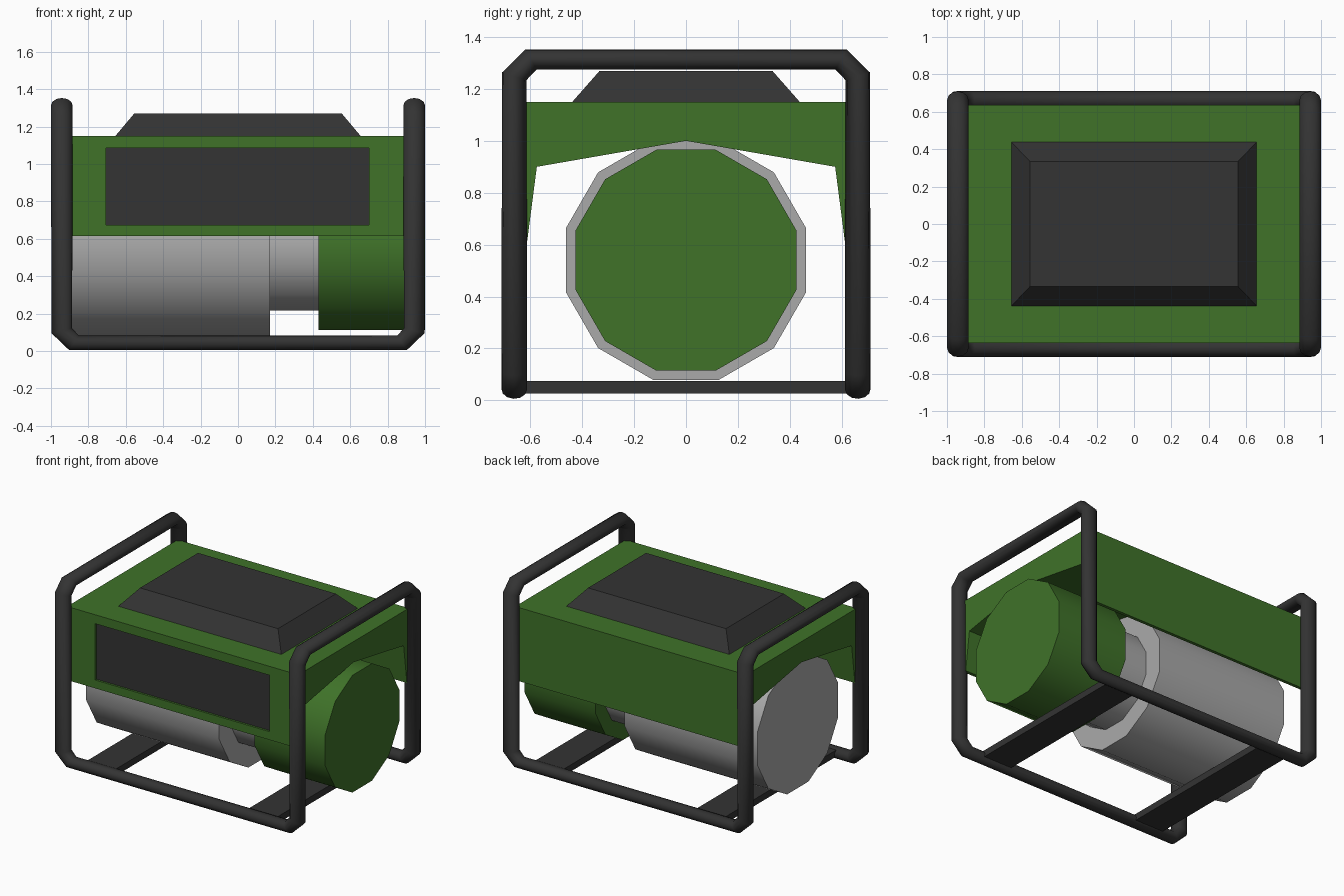
import bpy, bmesh, math
from mathutils import Vector

if "Cube" in bpy.data.objects:
    bpy.data.objects.remove(bpy.data.objects["Cube"])


def material(name, color):
    m = bpy.data.materials.new(name)
    m.diffuse_color = (*color, 1)
    m.use_nodes = True
    m.node_tree.nodes["Principled BSDF"].inputs["Base Color"].default_value = m.diffuse_color
    return m


GREEN = material("green_paint", (0.05, 0.17, 0.022))
BLACK = material("black_paint", (0.033, 0.033, 0.033))
SILVER = material("bare_metal", (0.4, 0.4, 0.4))


def finish(ob, mat, smooth=None):
    if mat:
        ob.data.materials.append(mat)
    if smooth:
        bpy.ops.object.select_all(action='DESELECT')
        bpy.context.view_layer.objects.active = ob
        ob.select_set(True)
        bpy.ops.object.shade_smooth_by_angle(angle=math.radians(smooth))
    return ob


def from_bmesh(name, bm, mat, smooth=None):
    bmesh.ops.recalc_face_normals(bm, faces=bm.faces)
    me = bpy.data.meshes.new(name)
    bm.to_mesh(me)
    bm.free()
    ob = bpy.data.objects.new(name, me)
    bpy.context.collection.objects.link(ob)
    return finish(ob, mat, smooth)


def box(name, lo, hi, mat, taper=(0, 0)):
    """Box between two corners; taper pulls the top in on x and y."""
    bm = bmesh.new()
    bmesh.ops.create_cube(bm, size=1)
    lo, hi = Vector(lo), Vector(hi)
    for v in bm.verts:
        top = v.co.z > 0
        sign = [math.copysign(1, c) for c in v.co]
        v.co = Vector([lo[i] + (hi[i] - lo[i]) * (v.co[i] + 0.5) for i in range(3)])
        if top:
            v.co.x -= sign[0] * taper[0]
            v.co.y -= sign[1] * taper[1]
    return from_bmesh(name, bm, mat)


def drum(name, x0, x1, radius, mat):
    """Twelve-sided drum lying along x, resting on a flat side."""
    bm = bmesh.new()
    rings = []
    for x in (x0, x1):
        rings.append([bm.verts.new((x, radius * math.cos(a), 0.54 + radius * math.sin(a)))
                      for a in (math.radians(15 + 30 * i) for i in range(12))])
    for i in range(12):
        j = (i + 1) % 12
        bm.faces.new((rings[0][i], rings[0][j], rings[1][j], rings[1][i]))
    bm.faces.new(rings[0])
    bm.faces.new(rings[1])
    return from_bmesh(name, bm, mat, 40)


# Hood: arched cross-section extruded along x
half = [(0.635, 1.15), (0.635, 0.615), (0.612, 0.615), (0.575, 0.90)]
profile = half + [(0, 1.0)] + [(-y, z) for y, z in reversed(half)]
bm = bmesh.new()
face = bm.faces.new([bm.verts.new((-0.93, y, z)) for y, z in profile])
ext = bmesh.ops.extrude_face_region(bm, geom=[face])
bmesh.ops.translate(bm, vec=(1.86, 0, 0),
                    verts=[g for g in ext['geom'] if isinstance(g, bmesh.types.BMVert)])
if not face.is_valid or len([f for f in bm.faces if len(f.verts) == 9]) < 2:
    bmesh.ops.holes_fill(bm, edges=bm.edges)
hood = from_bmesh("hood", bm, GREEN)

# Recess in the hood front, with the dark control panel set in it
cutter = box("panel_cutter", (-0.705, -0.70, 0.675), (0.70, -0.617, 1.085), None)
mod = hood.modifiers.new("recess", 'BOOLEAN')
mod.operation = 'DIFFERENCE'
mod.solver = 'EXACT'
mod.object = cutter
bpy.context.view_layer.objects.active = hood
bpy.ops.object.modifier_apply(modifier="recess")
bpy.data.objects.remove(cutter)
box("control_panel", (-0.705, -0.620, 0.675), (0.70, -0.614, 1.085), BLACK)

# Raised tank lid on the hood
box("tank_lid", (-0.66, -0.443, 1.145), (0.66, 0.443, 1.27), BLACK, (0.105, 0.11))

# Engine and alternator drums
drum("alternator_drum", -0.90, 0.17, 0.479, SILVER)
drum("drum_neck", 0.17, 0.43, 0.335, SILVER)
drum("engine_drum", 0.43, 1.0, 0.441, GREEN)

# Tubular frame: one closed loop with chamfered corners
X, Y, LO, HI = 0.942, 0.662, 0.044, 1.314
corners = [Vector(c) for c in (
    (-X, -Y, LO), (X, -Y, LO), (X, -Y, HI), (X, Y, HI),
    (X, Y, LO), (-X, Y, LO), (-X, Y, HI), (-X, -Y, HI))]
path = []
for i, c in enumerate(corners):
    for n in (corners[i - 1], corners[(i + 1) % 8]):
        path.append(c + (n - c).normalized() * 0.065)
squash = Vector((1.16, 1.0, 0.86))
cu = bpy.data.curves.new("tube_frame", 'CURVE')
cu.dimensions = '3D'
cu.bevel_depth = 0.05
cu.bevel_resolution = 4
sp = cu.splines.new('POLY')
sp.points.add(len(path) - 1)
for p, co in zip(sp.points, path):
    p.co = (co.x / squash.x, co.y / squash.y, co.z / squash.z, 1)
sp.use_cyclic_u = True
frame = bpy.data.objects.new("tube_frame", cu)
bpy.context.collection.objects.link(frame)
frame.scale = squash
bpy.ops.object.select_all(action='DESELECT')
frame.select_set(True)
bpy.context.view_layer.objects.active = frame
bpy.ops.object.convert(target='MESH')
frame = bpy.context.view_layer.objects.active
bpy.ops.object.transform_apply(location=False, rotation=False, scale=True)
finish(frame, BLACK, 60)

# Flat cross bars under the drums
for name, x in (("left_cross_bar", -0.65), ("right_cross_bar", 0.65)):
    box(name, (x - 0.115, -Y, 0.027), (x + 0.115, Y, 0.075), BLACK)
